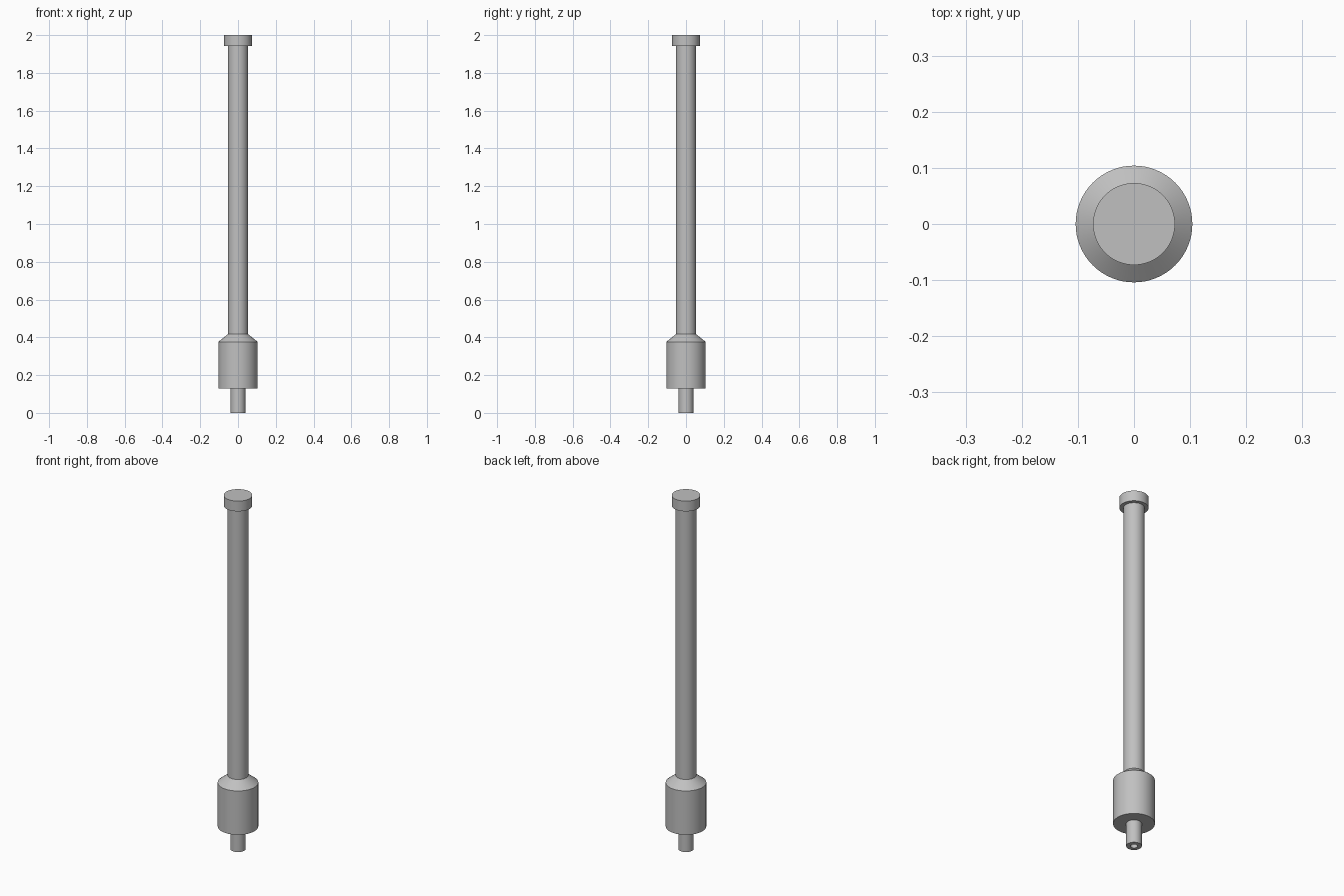
import bpy
import bmesh
import math

cube = bpy.data.objects.get("Cube")
if cube:
    bpy.data.objects.remove(cube, do_unlink=True)

SIDES = 64

# Single metal colour
metal = bpy.data.materials.new("grey_metal")
metal.use_nodes = True
grey = (0.53, 0.53, 0.53, 1)
metal.diffuse_color = grey
metal.node_tree.nodes["Principled BSDF"].inputs["Base Color"].default_value = grey


def lathe(name, profile):
    """Revolve a (radius, height) profile around z; radius 0 closes an end."""
    bm = bmesh.new()
    verts = [bm.verts.new((r, 0, z)) for r, z in profile]
    edges = [bm.edges.new(pair) for pair in zip(verts, verts[1:])]
    bmesh.ops.spin(bm, geom=verts + edges, cent=(0, 0, 0), axis=(0, 0, 1),
                   angle=math.tau, steps=SIDES, use_duplicate=False)
    bmesh.ops.remove_doubles(bm, verts=bm.verts, dist=0.0001)
    bmesh.ops.recalc_face_normals(bm, faces=bm.faces)
    mesh = bpy.data.meshes.new(name)
    bm.to_mesh(mesh)
    bm.free()
    mesh.materials.append(metal)
    obj = bpy.data.objects.new(name, mesh)
    bpy.context.collection.objects.link(obj)
    bpy.ops.object.select_all(action="DESELECT")
    obj.select_set(True)
    bpy.context.view_layer.objects.active = obj
    bpy.ops.object.shade_smooth_by_angle(angle=math.radians(25))
    return obj


# Hollow connector stub with a blind bore
lathe("connector_stub", [(0, 0.1), (0.018, 0.1), (0.018, 0), (0.039, 0),
                         (0.039, 0.14), (0, 0.14)])

# Cylindrical body with a conical shoulder
lathe("base_body", [(0, 0.128), (0.104, 0.128), (0.104, 0.376),
                    (0.053, 0.417), (0, 0.417)])

# Long shaft
lathe("shaft", [(0, 0.4), (0.053, 0.4), (0.053, 1.95), (0, 1.95)])

# End cap
lathe("top_cap", [(0, 1.942), (0.073, 1.942), (0.073, 2), (0, 2)])
